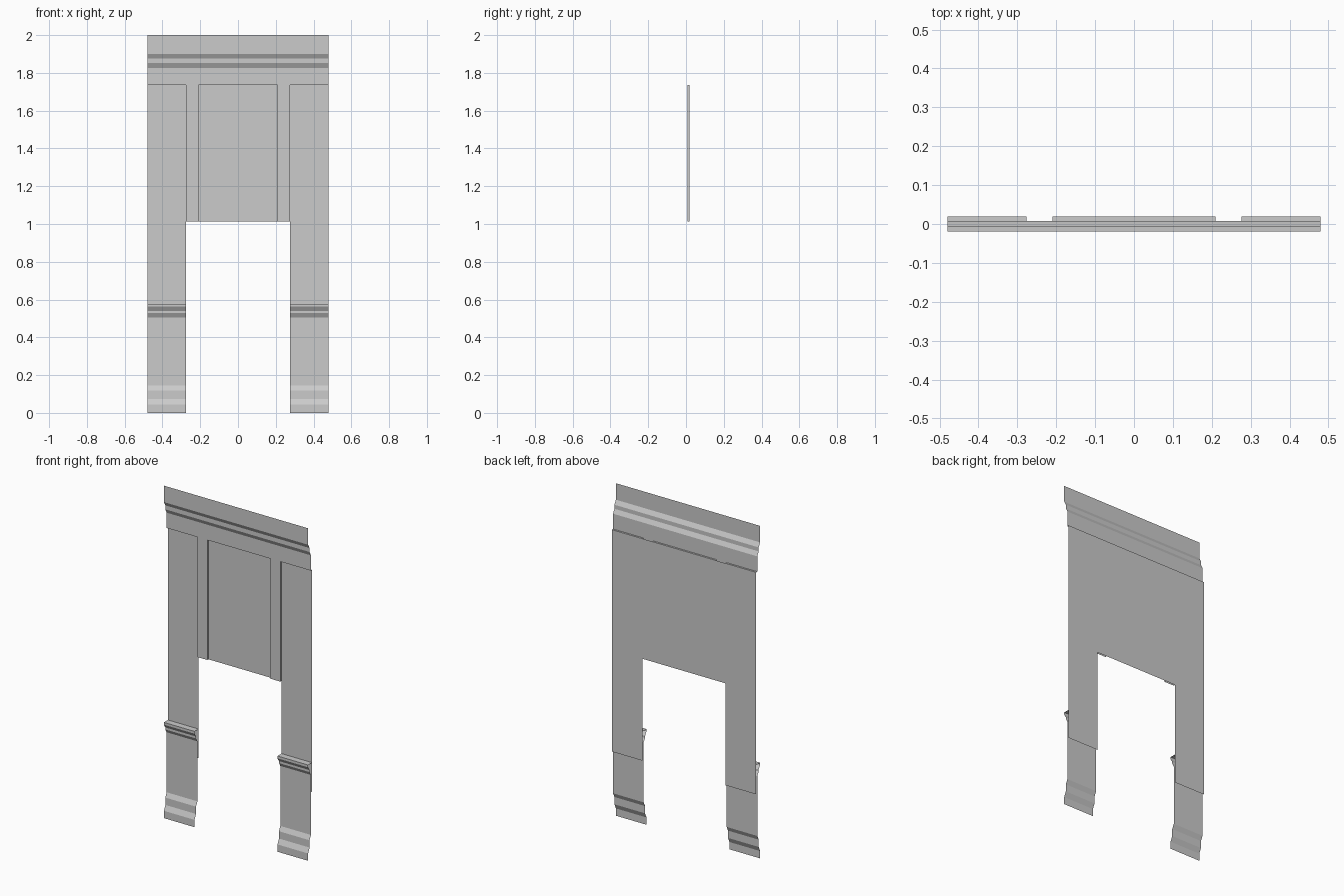
import bpy

if "Cube" in bpy.data.objects:
    bpy.data.objects.remove(bpy.data.objects["Cube"])

W, INNER, STRIP = 0.48, 0.276, 0.21          # half width, leg inner edge, strip inner edge
FRONT, MID, FACE, BACK = -0.019, -0.005, 0.008, 0.019
LEDGE, ARCH = 1.735, 1.013


def sheet(name, profile, spans):
    """Sweep an open (y, z) profile, listed top to bottom, along each x span."""
    verts, faces = [], []
    for x0, x1 in spans:
        base = len(verts)
        for y, z in profile:
            verts += [(x0, y, z), (x1, y, z)]
        for i in range(len(profile) - 1):
            a = base + 2 * i
            faces.append((a, a + 2, a + 3, a + 1))
    mesh = bpy.data.meshes.new(name)
    mesh.from_pydata(verts, [], faces)
    ob = bpy.data.objects.new(name, mesh)
    bpy.context.collection.objects.link(ob)
    return ob


legs = [(-W, -INNER), (INNER, W)]

# Top cornice with two stepped mouldings
sheet("cornice", [(FRONT, 2.0), (FRONT, 1.901), (MID, 1.876), (MID, 1.852),
                  (FACE, 1.827), (FACE, LEDGE)], [(-W, W)])

# Underside of the cornice, interrupted by the raised strips
sheet("cornice_underside", [(FACE, LEDGE), (BACK, LEDGE)],
      legs + [(-STRIP, STRIP)])

# Back panel: wide upper part and two hanging legs
verts = [(x, BACK, z) for x, z in
         [(-W, LEDGE), (-W, 0.40), (-INNER, 0.40), (-INNER, ARCH),
          (INNER, ARCH), (INNER, 0.40), (W, 0.40), (W, LEDGE)]]
mesh = bpy.data.meshes.new("back_panel")
mesh.from_pydata(verts, [], [tuple(range(8))])
bpy.context.collection.objects.link(bpy.data.objects.new("back_panel", mesh))

# Raised vertical strips with side walls
for side, (x0, x1) in (("left", (-INNER, -STRIP)), ("right", (STRIP, INNER))):
    path = [(x0, BACK), (x0, FACE), (x1, FACE), (x1, BACK)]
    verts = [(x, y, z) for x, y in path for z in (LEDGE, ARCH)]
    faces = [(2 * i, 2 * i + 1, 2 * i + 3, 2 * i + 2) for i in range(3)]
    mesh = bpy.data.meshes.new(f"strip_{side}")
    mesh.from_pydata(verts, [], faces)
    bpy.context.collection.objects.link(bpy.data.objects.new(f"strip_{side}", mesh))

# Lower pedestals: flat cap, stepped cap moulding, shaft, stepped foot
pedestal = [(BACK, 0.576), (FRONT, 0.576), (FRONT, 0.562), (MID, 0.54), (MID, 0.528),
            (FACE, 0.506), (FACE, 0.145), (MID, 0.118), (MID, 0.074),
            (FRONT, 0.044), (FRONT, 0.0)]
for side, span in zip(("left", "right"), legs):
    sheet(f"pedestal_{side}", pedestal, [span])
